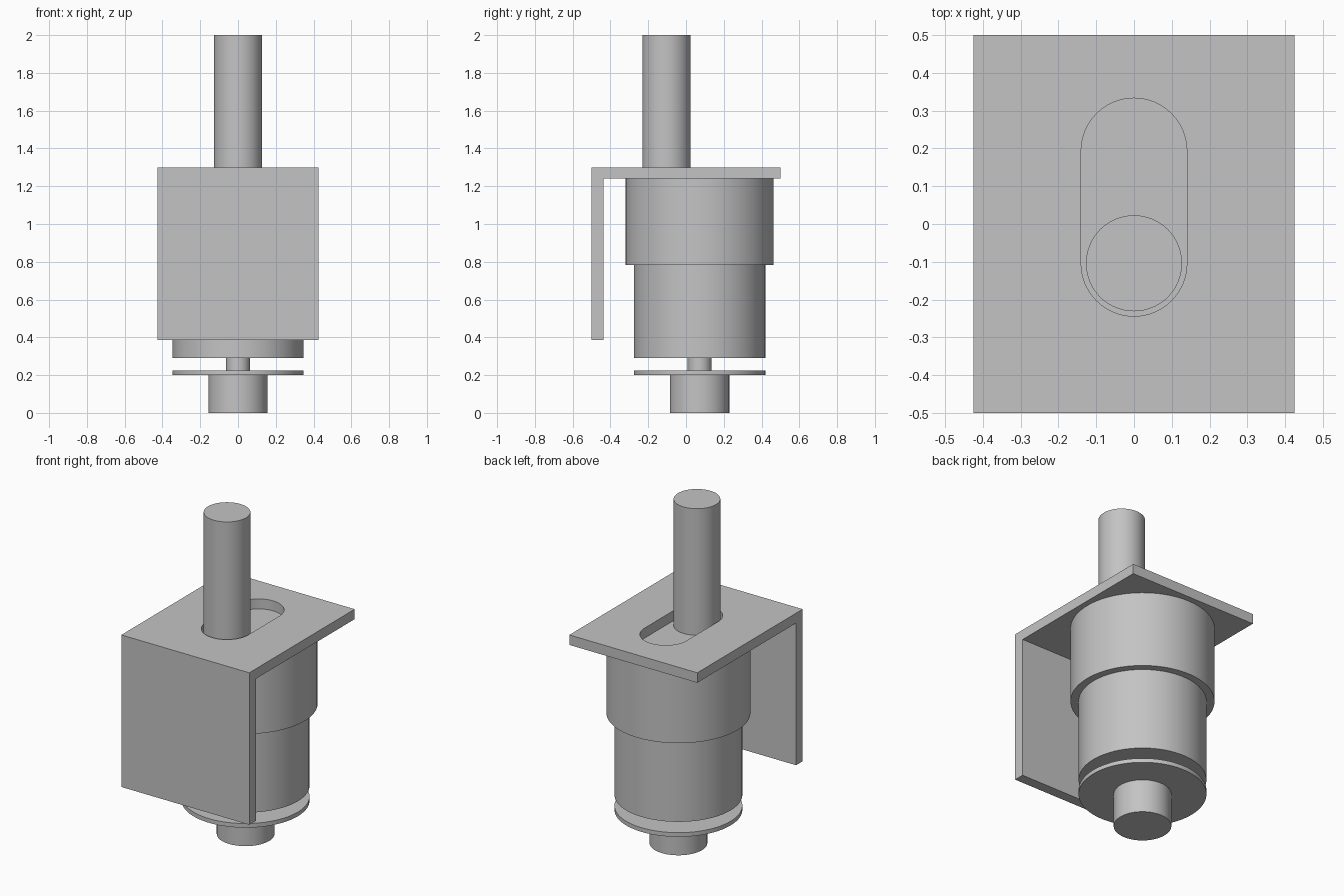
import bpy
import bmesh
import math

cube = bpy.data.objects.get("Cube")
if cube:
    bpy.data.objects.remove(cube, do_unlink=True)

GREY = (0.55, 0.55, 0.55, 1.0)
metal = bpy.data.materials.new("plain_grey")
metal.use_nodes = True
metal.diffuse_color = GREY
metal.node_tree.nodes["Principled BSDF"].inputs["Base Color"].default_value = GREY

AXIS_Y = 0.072     # centre of the stepped body
ROD_Y = -0.104     # centre of the offset rod
SLOT_END_Y = 0.193
SLOT_R = 0.14
WIDTH = 0.425      # half width of the bracket
PLATE_BOTTOM, PLATE_TOP = 1.24, 1.30


def smooth(obj):
    bpy.ops.object.select_all(action="DESELECT")
    obj.select_set(True)
    bpy.context.view_layer.objects.active = obj
    bpy.ops.object.shade_smooth_by_angle(angle=math.radians(30))


def cylinder(name, radius, y, bottom, top):
    bpy.ops.mesh.primitive_cylinder_add(
        vertices=96, radius=radius, depth=top - bottom,
        location=(0, y, (bottom + top) / 2))
    obj = bpy.context.object
    obj.name = name
    obj.data.materials.append(metal)
    smooth(obj)
    return obj


def prism(name, outline, offset):
    """Extrude a closed 3D outline by a vector."""
    bm = bmesh.new()
    face = bm.faces.new([bm.verts.new(p) for p in outline])
    ext = bmesh.ops.extrude_face_region(bm, geom=[face], use_keep_orig=True)
    verts = [v for v in ext["geom"] if isinstance(v, bmesh.types.BMVert)]
    bmesh.ops.translate(bm, verts=verts, vec=offset)
    bmesh.ops.recalc_face_normals(bm, faces=bm.faces)
    mesh = bpy.data.meshes.new(name)
    bm.to_mesh(mesh)
    bm.free()
    obj = bpy.data.objects.new(name, mesh)
    bpy.context.collection.objects.link(obj)
    mesh.materials.append(metal)
    return obj


# Stepped body, flange and shafts
cylinder("lower_boss", 0.157, AXIS_Y, 0.0, 0.20)
cylinder("flange_disc", 0.348, AXIS_Y, 0.20, 0.225)
cylinder("neck_shaft", 0.063, AXIS_Y, 0.225, 0.29)
cylinder("lower_body", 0.348, AXIS_Y, 0.29, 0.783)
cylinder("upper_body", 0.392, AXIS_Y, 0.783, PLATE_BOTTOM)
cylinder("offset_rod", 0.127, ROD_Y, PLATE_BOTTOM, 2.0)

# Angle bracket: an L profile extruded across its width
profile = [(-0.5, 0.387), (-0.437, 0.387), (-0.437, PLATE_BOTTOM),
           (0.5, PLATE_BOTTOM), (0.5, PLATE_TOP), (-0.5, PLATE_TOP)]
bracket = prism("angle_bracket", [(-WIDTH, y, z) for y, z in profile],
                (2 * WIDTH, 0, 0))

# Rounded slot cut through the top plate
STEPS = 32
slot = []
for centre, start in ((SLOT_END_Y, 0.0), (ROD_Y, math.pi)):
    for i in range(STEPS + 1):
        a = start + math.pi * i / STEPS
        slot.append((SLOT_R * math.cos(a), centre + SLOT_R * math.sin(a),
                     PLATE_BOTTOM - 0.1))
cutter = prism("slot_cutter", slot, (0, 0, 0.3))
cutter.hide_render = True

cut = bracket.modifiers.new("slot", "BOOLEAN")
cut.operation = "DIFFERENCE"
cut.solver = "EXACT"
cut.object = cutter
bpy.context.view_layer.objects.active = bracket
bpy.ops.object.modifier_apply(modifier=cut.name)
bpy.data.objects.remove(cutter, do_unlink=True)
smooth(bracket)
